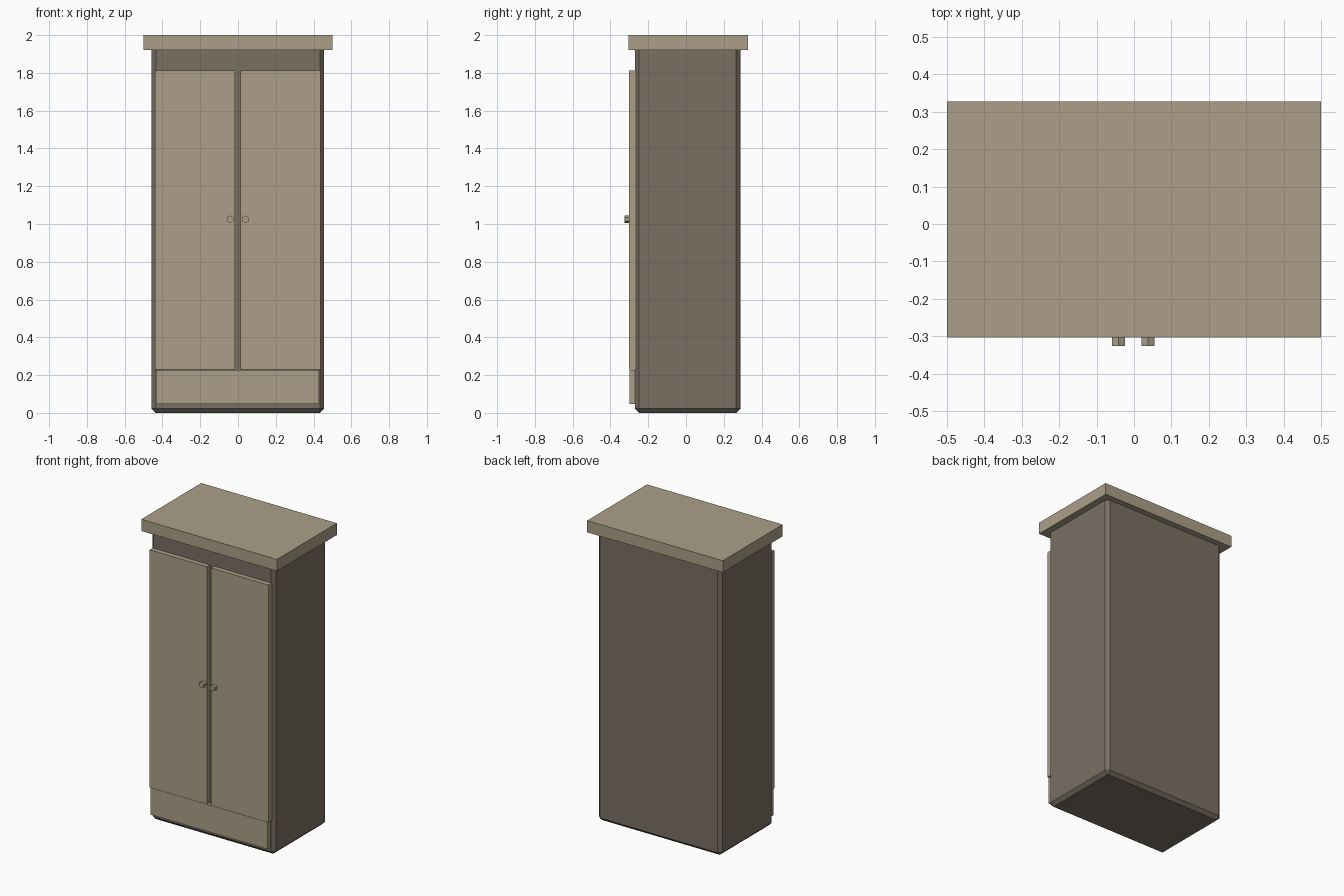
import bpy, math

if "Cube" in bpy.data.objects:
    bpy.data.objects.remove(bpy.data.objects["Cube"])


def material(name, rgb):
    m = bpy.data.materials.new(name)
    m.diffuse_color = (*rgb, 1.0)
    m.use_nodes = True
    m.node_tree.nodes["Principled BSDF"].inputs["Base Color"].default_value = m.diffuse_color
    return m


light_wood = material("light wood", (0.413, 0.347, 0.246))
dark_wood = material("dark wood", (0.195, 0.162, 0.124))


def box(name, lo, hi, mat, bevel=0.0):
    """Box between two corners, with an optional flat chamfer."""
    bpy.ops.mesh.primitive_cube_add(size=1)
    o = bpy.context.object
    o.name = name
    o.location = [(a + b) / 2 for a, b in zip(lo, hi)]
    o.scale = [b - a for a, b in zip(lo, hi)]
    bpy.ops.object.transform_apply(location=True, rotation=False, scale=True)
    o.data.materials.append(mat)
    if bevel:
        mod = o.modifiers.new("chamfer", 'BEVEL')
        mod.width = bevel
        mod.segments = 1
    return o


# Chamfered cabinet body, its top tucked into the cornice slab
box("cabinet_body", (-0.457, -0.27, 0.0), (0.455, 0.288, 1.945), dark_wood, 0.022)

# Overhanging top slab
box("top_slab", (-0.5, -0.304, 1.922), (0.5, 0.327, 2.0), light_wood)

# Two doors and the drawer front below them
box("left_door", (-0.44, -0.302, 0.23), (-0.017, -0.26, 1.812), light_wood)
box("right_door", (0.013, -0.302, 0.23), (0.437, -0.26, 1.812), light_wood)
box("drawer_front", (-0.434, -0.299, 0.048), (0.428, -0.26, 0.227), light_wood)

# Six-sided door knobs
for side, x in (("left", -0.042), ("right", 0.038)):
    bpy.ops.mesh.primitive_cylinder_add(vertices=6, radius=0.02, depth=0.03,
                                        location=(x, -0.311, 1.025),
                                        rotation=(math.radians(90), 0, 0))
    knob = bpy.context.object
    knob.name = side + "_knob"
    knob.data.materials.append(light_wood)
